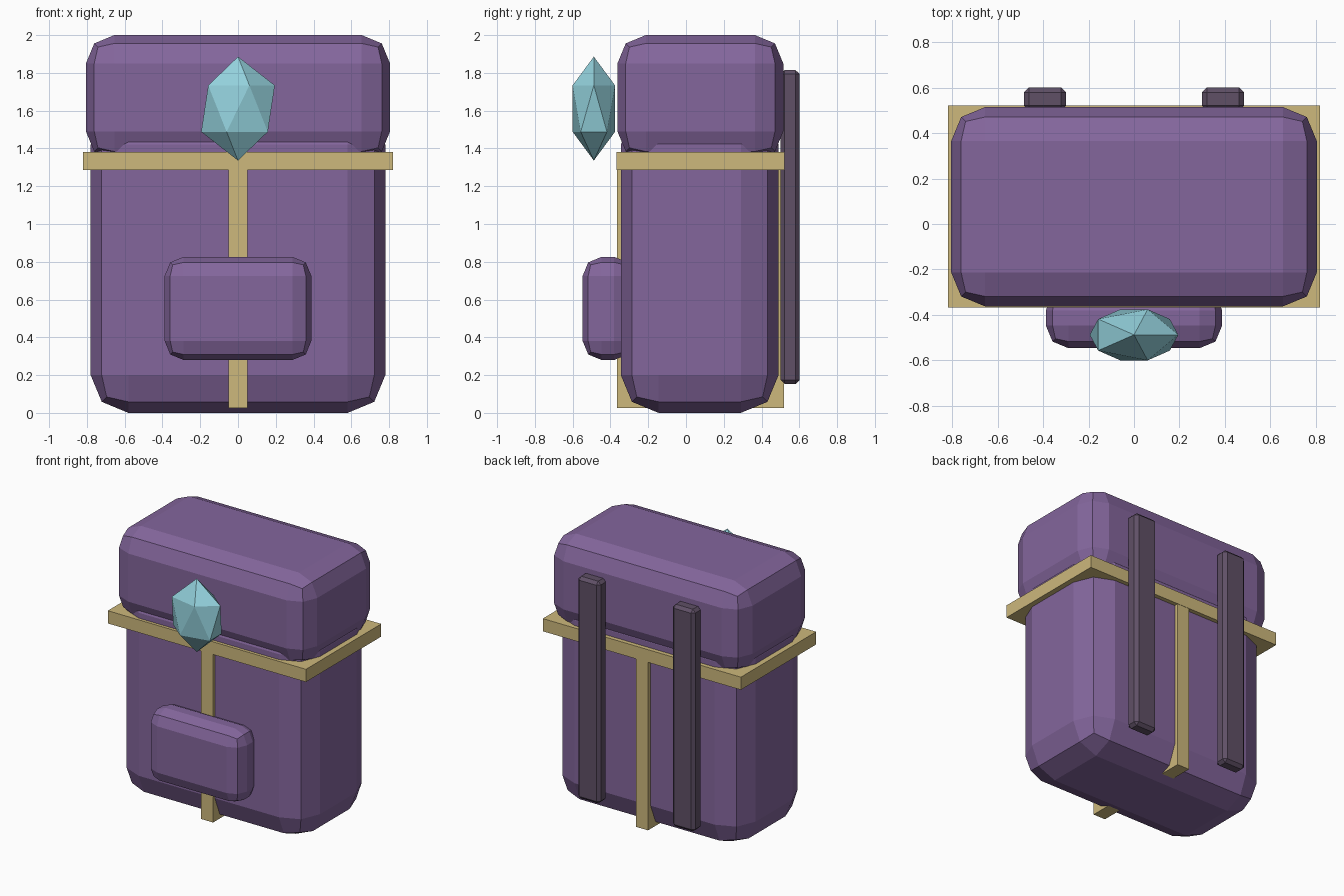
import bpy
from mathutils import Vector

cube = bpy.data.objects.get("Cube")
if cube:
    bpy.data.objects.remove(cube, do_unlink=True)


def make_material(name, rgb):
    mat = bpy.data.materials.new(name)
    mat.use_nodes = True
    color = (*rgb, 1.0)
    mat.diffuse_color = color
    mat.node_tree.nodes["Principled BSDF"].inputs["Base Color"].default_value = color
    return mat


purple = make_material("purple cloth", (0.23, 0.133, 0.335))
plum = make_material("dark plum strap", (0.115, 0.08, 0.133))
tan = make_material("tan trim", (0.61, 0.48, 0.2))
cyan = make_material("cyan crystal", (0.29, 0.63, 0.71))


def box(name, low, high, mat, bevel=0.0, segments=2):
    """Box between two corners, with optional chamfered edges."""
    low, high = Vector(low), Vector(high)
    bpy.ops.mesh.primitive_cube_add(size=1, location=(low + high) / 2)
    obj = bpy.context.object
    obj.name = name
    obj.scale = high - low
    bpy.ops.object.transform_apply(location=False, rotation=False, scale=True)
    obj.data.materials.append(mat)
    if bevel:
        mod = obj.modifiers.new("Rounded edges", "BEVEL")
        mod.width = bevel
        mod.segments = segments
    return obj


# Main bag, lid and front pocket
box("bag_body", (-0.78, -0.345, 0), (0.78, 0.49, 1.62), purple, 0.2)
box("bag_lid", (-0.805, -0.363, 1.34), (0.805, 0.515, 2.0), purple, 0.15)
box("front_pocket", (-0.388, -0.547, 0.28), (0.388, -0.28, 0.826), purple, 0.1)

# Trim bands around the bag
box("waist_band", (-0.82, -0.368, 1.285), (0.82, 0.522, 1.38), tan)
box("centre_band", (-0.05, -0.366, 0.027), (0.05, 0.52, 1.33), tan)

# Shoulder straps on the back
for side, x in (("left", 0.392), ("right", -0.392)):
    box(side + "_shoulder_strap", (x - 0.093, 0.5, 0.153), (x + 0.093, 0.602, 1.815),
        plum, 0.022, 1)

# Floating crystal clasp
bpy.ops.mesh.primitive_ico_sphere_add(subdivisions=1, radius=1, location=(0, -0.488, 1.611))
crystal = bpy.context.object
crystal.name = "crystal_clasp"
crystal.scale = (0.218, 0.132, 0.275)
bpy.ops.object.transform_apply(location=False, rotation=False, scale=True)
crystal.data.materials.append(cyan)
